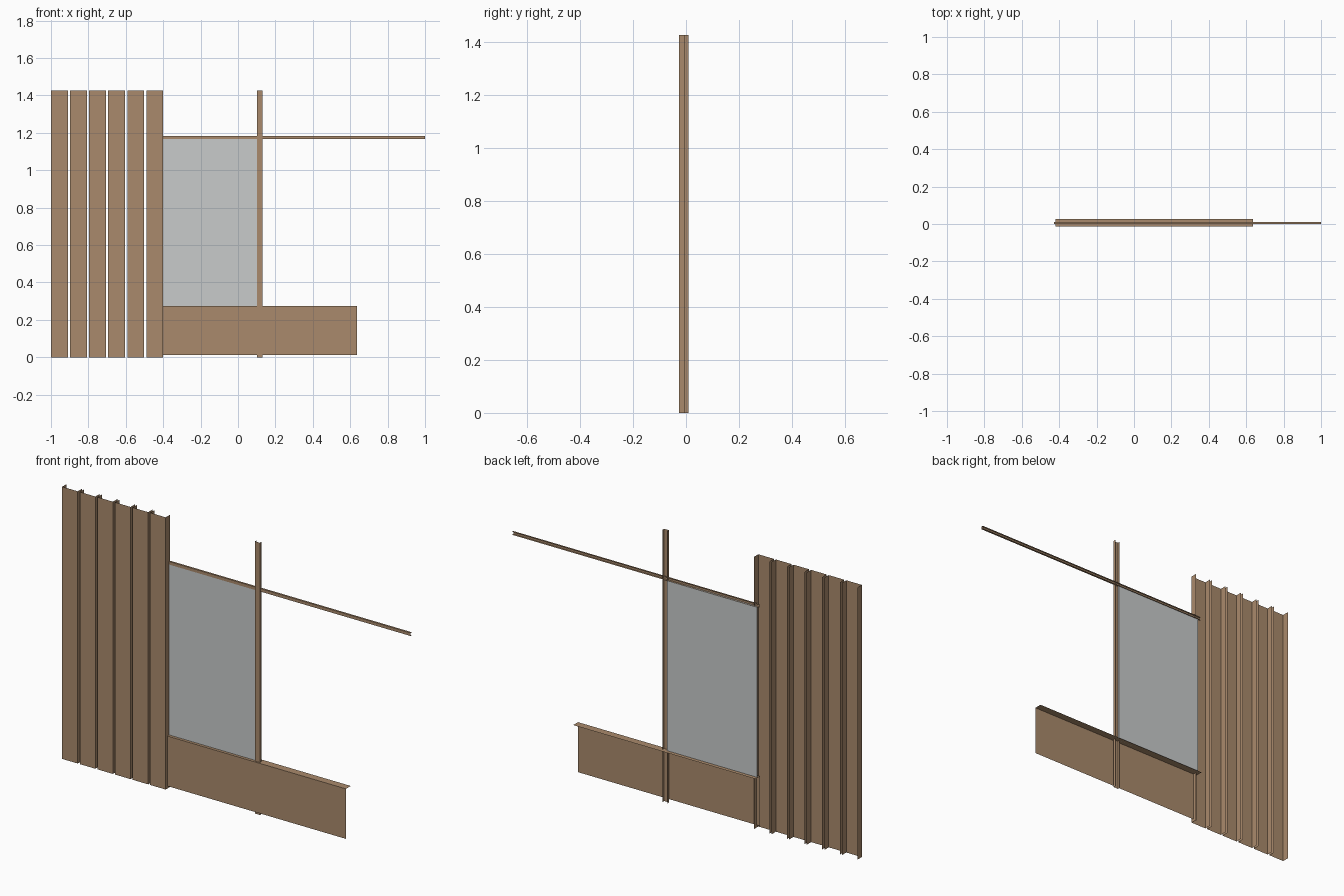
import bpy

if "Cube" in bpy.data.objects:
    bpy.data.objects.remove(bpy.data.objects["Cube"])


def material(name, rgb):
    m = bpy.data.materials.new(name)
    m.diffuse_color = (*rgb, 1.0)
    m.use_nodes = True
    m.node_tree.nodes["Principled BSDF"].inputs["Base Color"].default_value = m.diffuse_color
    return m


TAN = material("tan_metal", (0.40, 0.255, 0.150))
GREY = material("pale_grey_pane", (0.58, 0.60, 0.595))


def add_mesh(name, verts, faces, mat):
    mesh = bpy.data.meshes.new(name)
    mesh.from_pydata(verts, [], faces)
    mesh.materials.append(mat)
    mesh.update()
    ob = bpy.data.objects.new(name, mesh)
    bpy.context.collection.objects.link(ob)
    return ob


def sheet(name, profile, lo, hi, axis, mat=TAN):
    """Folded thin sheet: open 2D profile swept along x (profile y,z) or z (profile x,y)."""
    def place(p, t):
        return (t, *p) if axis == "x" else (*p, t)
    n = len(profile)
    verts = [place(p, lo) for p in profile] + [place(p, hi) for p in profile]
    faces = [(i, i + 1, n + i + 1, n + i) for i in range(n - 1)]
    if axis == "x":
        faces = [f[::-1] for f in faces]
    return add_mesh(name, verts, faces, mat)


def channel(a0, a1, front, back):
    """U profile, open at the back, for an upright."""
    return [(a0, back), (a0, front), (a1, front), (a1, back)]


HEIGHT = 1.426

# six upright cladding boards
for i in range(6):
    x = -1.0 + i * 0.102
    sheet(f"cladding_board_{i + 1}", channel(x, x + 0.09, -0.027, 0.009), 0, HEIGHT, "z")

# slim post behind the lower panel
sheet("post", channel(0.101, 0.13, -0.005, 0.009), 0, HEIGHT, "z")

# upper cross rail, open at the back
sheet("top_rail", [(0.011, 1.168), (0.001, 1.168), (0.001, 1.184), (0.011, 1.184)],
      -0.428, 1.0, "x")

# lower panel with a ledge folded back
sheet("sill_panel", [(-0.013, 0.013), (-0.013, 0.275), (0.027, 0.275)],
      -0.42, 0.635, "x")

# thin window pane
x0, x1, y0, y1, z0, z1 = -0.415, 0.105, 0.002, 0.007, 0.275, 1.168
add_mesh("window_pane",
         [(x, y, z) for x in (x0, x1) for y in (y0, y1) for z in (z0, z1)],
         [(0, 1, 3, 2), (4, 6, 7, 5), (0, 4, 5, 1), (2, 3, 7, 6), (0, 2, 6, 4), (1, 5, 7, 3)],
         GREY)
